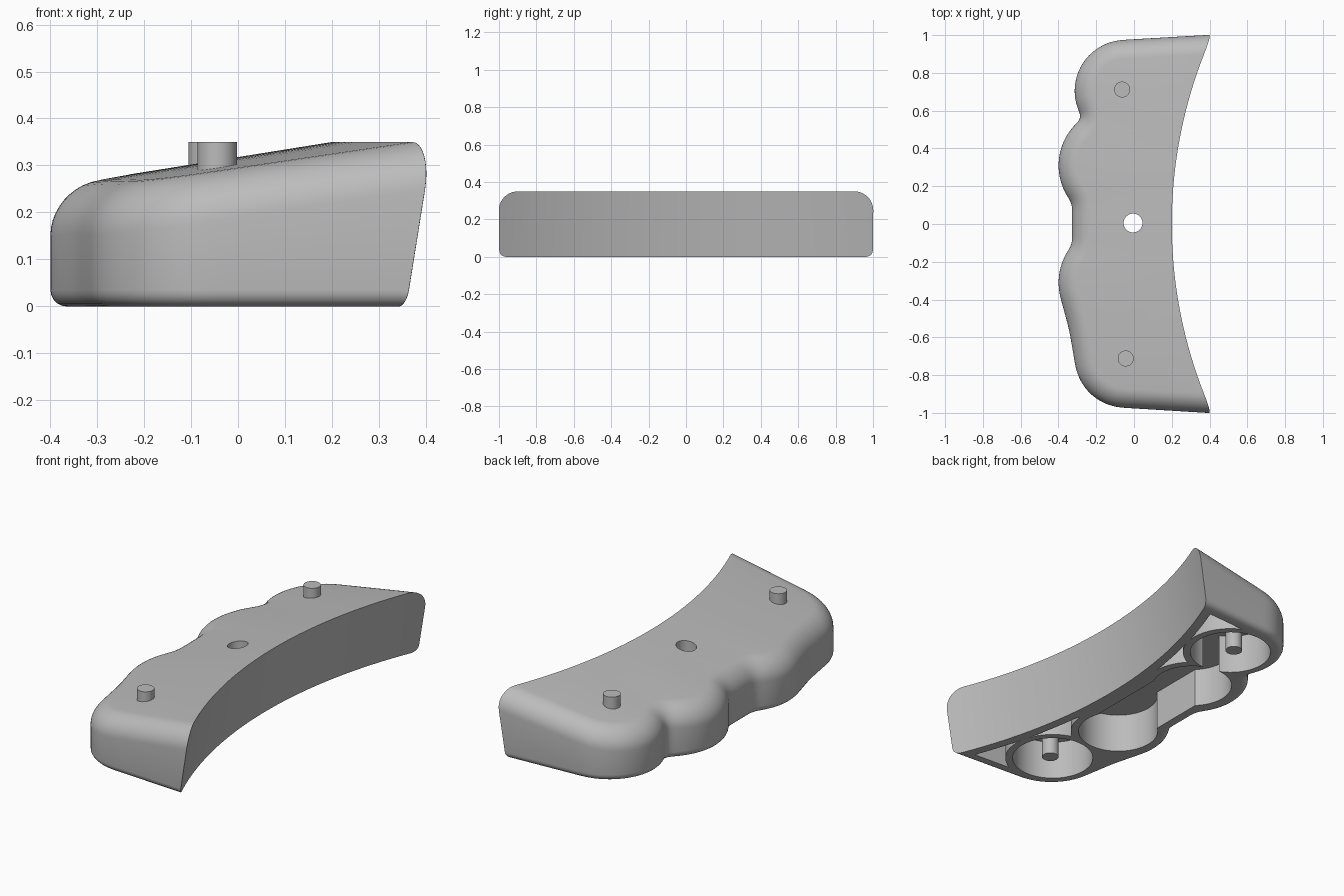
import bpy, bmesh
from math import sin, cos, radians, hypot, pi
from mathutils import Vector, Matrix

cube = bpy.data.objects.get("Cube")
if cube:
    bpy.data.objects.remove(cube, do_unlink=True)

grey = bpy.data.materials.new("plain grey")
grey.use_nodes = True
grey.diffuse_color = (0.5, 0.5, 0.5, 1)
grey.node_tree.nodes["Principled BSDF"].inputs["Base Color"].default_value = (0.5, 0.5, 0.5, 1)

TOP, TOP_ROUND, LOW_ROUND = 0.35, 0.1, 0.035
SLOPE, LEAN, ARC_RADIUS = 0.16, 0.143, 2.45
AXIS_X = 0.2 + ARC_RADIUS
CEILING = 0.21
PIN_Y = 0.7


def add(name, bm):
    bmesh.ops.recalc_face_normals(bm, faces=bm.faces)
    mesh = bpy.data.meshes.new(name)
    bm.to_mesh(mesh)
    bm.free()
    mesh.materials.append(grey)
    obj = bpy.data.objects.new(name, mesh)
    bpy.context.collection.objects.link(obj)
    return obj


def cylinder(name, x, y, z0, z1, r, r_top=None, sides=64):
    bm = bmesh.new()
    bmesh.ops.create_cone(bm, cap_ends=True, segments=sides, radius1=r, radius2=r_top or r,
                          depth=z1 - z0, matrix=Matrix.Translation((x, y, (z0 + z1) / 2)))
    return add(name, bm)


def box(name, low, high):
    low, high = Vector(low), Vector(high)
    bm = bmesh.new()
    bmesh.ops.create_cube(bm, size=1, matrix=Matrix.Translation((low + high) / 2)
                          @ Matrix.Diagonal((*(high - low), 1)))
    return add(name, bm)


def concave_cutter(extra):
    """Huge leaning cone that hollows the concave side."""
    z0, z1 = -0.5, 0.8
    r = ARC_RADIUS + extra
    return cylinder("concave_cutter", AXIS_X, 0, z0, z1,
                    r + (TOP - z0) * LEAN, r + (TOP - z1) * LEAN, 360)


def subtract(target, cutters):
    """Cut each cutter away and delete it."""
    for cutter in cutters:
        mod = target.modifiers.new("cut", 'BOOLEAN')
        mod.operation, mod.solver, mod.object = 'DIFFERENCE', 'EXACT', cutter
        cutter.hide_render = True
        bpy.context.view_layer.update()
        graph = bpy.context.evaluated_depsgraph_get()
        mesh = bpy.data.meshes.new_from_object(target.evaluated_get(graph))
        target.modifiers.clear()
        target.data = mesh
        bpy.data.objects.remove(cutter, do_unlink=True)


# Plan outline of the finger side, from the back end to the front end
def arc(cx, cy, r, a0, a1):
    n = max(2, int(r * radians(abs(a1 - a0)) / 0.018))
    return [Vector((cx + r * cos(radians(a0 + (a1 - a0) * i / n)),
                    cy + r * sin(radians(a0 + (a1 - a0) * i / n)))) for i in range(n + 1)]


def line(a, b):
    a, b = Vector(a), Vector(b)
    n = max(2, int((b - a).length / 0.018))
    return [a.lerp(b, i / n) for i in range(1, n)]


end_back = arc(-0.045, PIN_Y + 0.005, 0.27, 93, 211)
bump_back = arc(-0.09, 0.31, 0.31, 129, 220)
bump_front = arc(-0.09, -0.31, 0.31, 140, 193)
end_front = arc(-0.045, -PIN_Y - 0.003, 0.27, 188, 267)
outline = [Vector((0.6, 1.013))] + line((0.6, 1.013), end_back[0]) + end_back + bump_back
outline += line(bump_back[-1], bump_front[0]) + bump_front
outline += line(bump_front[-1], (-0.343, -0.56)) + line((-0.343, -0.56), end_front[0]) + end_front
outline += line(end_front[-1], (0.6, -1.013)) + [Vector((0.6, -1.013))]
for _ in range(3):
    outline = ([outline[0]]
               + [(a + 2 * b + c) / 4 for a, b, c in zip(outline, outline[1:], outline[2:])]
               + [outline[-1]])


def inset(d):
    """Outline moved inward by d; the open side stays in place."""
    result = []
    for i, p in enumerate(outline):
        t = (outline[min(i + 1, len(outline) - 1)] - outline[max(i - 1, 0)]).normalized()
        n = Vector((-t.y, t.x))
        if p.x > 0.45:
            n = Vector((0, -1 if p.y > 0 else 1))
        result.append(p + n * d)
    return result


def loft(levels):
    """Closed solid through (inset, height) levels."""
    bm = bmesh.new()
    rings = [[bm.verts.new((p.x, p.y, z)) for p in inset(d)] for d, z in levels]
    for low, high in zip(rings, rings[1:]):
        for i in range(len(low)):
            j = (i + 1) % len(low)
            bm.faces.new((low[i], low[j], high[j], high[i]))
    bm.faces.new(rings[0])
    bm.faces.new(rings[-1])
    return bm


# Grip body: rounded edges, top falling away from the concave edge as a shallow cone
quarter = pi / 2
levels = [(LOW_ROUND * (1 - sin(quarter * i / 5)), LOW_ROUND * (1 - cos(quarter * i / 5)))
          for i in range(6)]
levels += [(TOP_ROUND * (1 - cos(quarter * i / 10)), TOP - TOP_ROUND + TOP_ROUND * sin(quarter * i / 10))
           for i in range(11)]
bm = loft(levels)
for step in range(-13, 14):
    angle = radians(step * 2 + 0.37)
    cap = [f for f in bm.faces if f.calc_center_median().z > TOP - 0.0001]
    edges = {e for f in cap for e in f.edges}
    verts = {v for f in cap for v in f.verts}
    bmesh.ops.bisect_plane(bm, geom=list(verts) + list(edges) + cap,
                           plane_co=(AXIS_X, 0, 0), plane_no=(sin(angle), cos(angle), 0))
for v in bm.verts:
    if v.co.z > 0.2:
        v.co.z -= SLOPE * (hypot(v.co.x - AXIS_X, v.co.y) - ARC_RADIUS)
body = add("grip_body", bm)
subtract(body, [concave_cutter(0)])

# Small corner pockets: what the thick walls leave of the inset outline
corner_pockets = add("corner_pockets", loft([(0.065, -0.1), (0.065, CEILING)]))
keep = [concave_cutter(0.05), box("finger_side", (-1, -2, -1), (0.02, 2, 1)),
        box("middle", (-1.1, -0.3, -1.1), (1, 0.3, 1.1))]
bumps = [(-0.13, -0.28), (-0.12, 0.315)]
pins = [(-0.05, PIN_Y), (-0.05, -PIN_Y)]
keep += [cylinder("pocket_wall", x, y, -0.4, 0.6, 0.24) for x, y in bumps + pins]
subtract(corner_pockets, keep)

# Round pockets, the slot joining the middle two, and the through hole
pockets = [cylinder("pin_pocket", x, y, -0.11, CEILING, 0.203) for x, y in pins]
pockets += [cylinder("bump_pocket", x, y, -0.12, CEILING, 0.2) for x, y in bumps]
slot = box("slot", (-0.26, -0.2, -0.13), (0.06, 0.22, CEILING))
bolt_hole = cylinder("bolt_hole", -0.005, 0.005, -0.2, 0.6, 0.05, sides=48)
subtract(body, [corner_pockets] + pockets + [slot, bolt_hole])

# Locating pins running from the underside to above the top
parts = [body,
         cylinder("back_pin", -0.063, 0.712, 0.01, TOP, 0.042, sides=48),
         cylinder("front_pin", -0.044, -0.712, 0.01, TOP, 0.042, sides=48)]

bpy.ops.object.select_all(action='DESELECT')
for part in parts:
    part.select_set(True)
bpy.context.view_layer.objects.active = body
bpy.ops.object.shade_smooth_by_angle(angle=radians(35))
